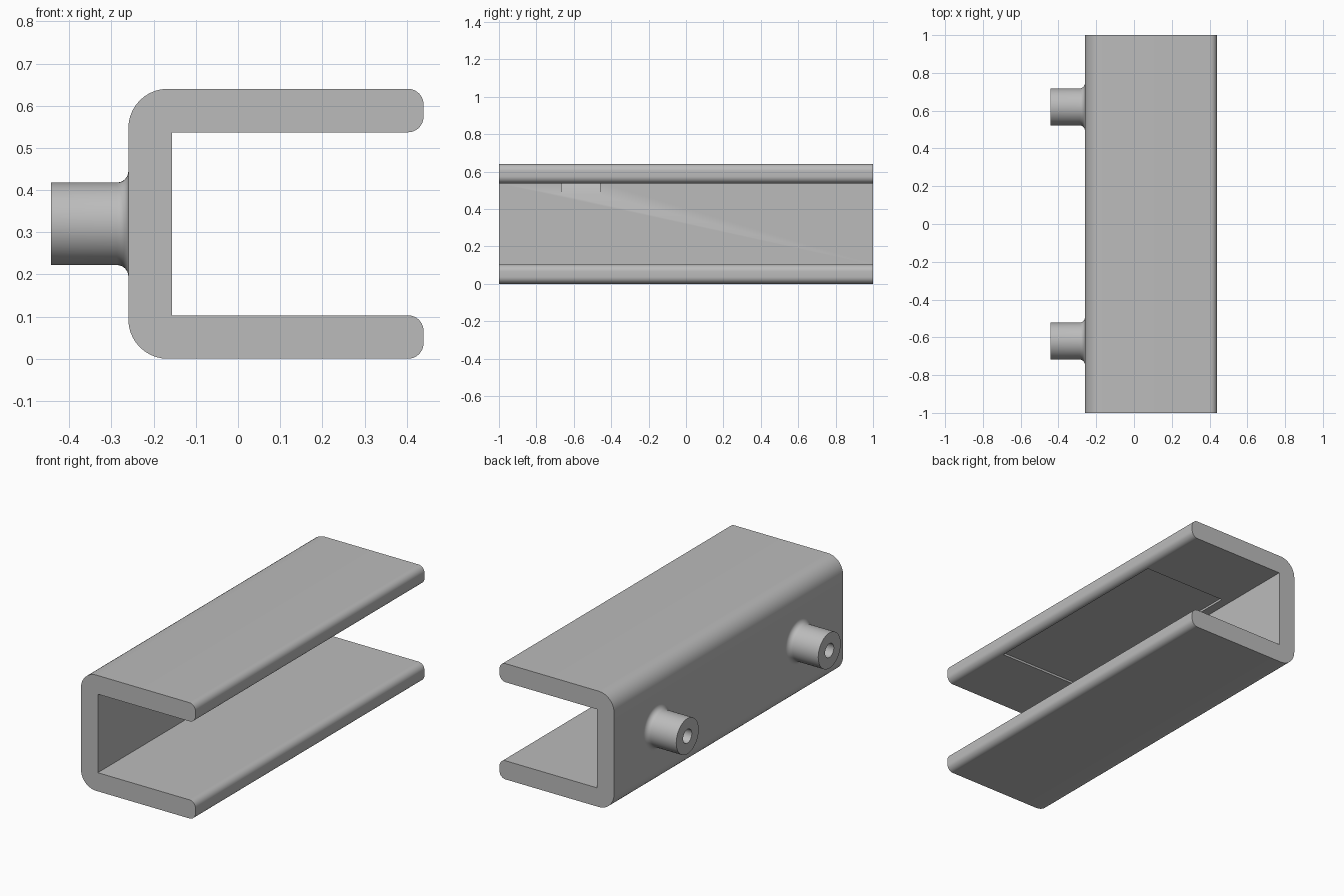
import bpy, bmesh, math
from mathutils import Vector, Matrix

cube = bpy.data.objects.get("Cube")
if cube:
    bpy.data.objects.remove(cube, do_unlink=True)

grey = bpy.data.materials.new("plain_grey")
grey.use_nodes = True
colour = (0.5, 0.5, 0.5, 1)
grey.diffuse_color = colour
grey.node_tree.nodes["Principled BSDF"].inputs["Base Color"].default_value = colour


def make_object(name, bm):
    bmesh.ops.recalc_face_normals(bm, faces=bm.faces)
    mesh = bpy.data.meshes.new(name)
    bm.to_mesh(mesh)
    bm.free()
    mesh.materials.append(grey)
    obj = bpy.data.objects.new(name, mesh)
    bpy.context.collection.objects.link(obj)
    return obj


def arc(cx, cz, radius, start, end, steps=10):
    angles = [math.radians(start + (end - start) * i / steps) for i in range(steps + 1)]
    return [(cx + radius * math.cos(a), cz + radius * math.sin(a)) for a in angles]


def extrude_profile(name, points, y0, y1):
    bm = bmesh.new()
    face = bm.faces.new([bm.verts.new((x, y0, z)) for x, z in points])
    made = bmesh.ops.extrude_face_region(bm, geom=[face])["geom"]
    verts = [g for g in made if isinstance(g, bmesh.types.BMVert)]
    bmesh.ops.translate(bm, verts=verts, vec=(0, y1 - y0, 0))
    return make_object(name, bm)


def subtract(target, cutter):
    cutter.hide_render = True
    mod = target.modifiers.new("cut", "BOOLEAN")
    mod.operation = "DIFFERENCE"
    mod.solver = "EXACT"
    mod.object = cutter
    bpy.context.view_layer.objects.active = target
    bpy.ops.object.modifier_apply(modifier=mod.name)
    bpy.data.objects.remove(cutter, do_unlink=True)


def smooth(obj):
    bpy.ops.object.select_all(action="DESELECT")
    obj.select_set(True)
    bpy.context.view_layer.objects.active = obj
    bpy.ops.object.shade_smooth_by_angle(angle=math.radians(30))


# Channel: rounded outer corners, square inner corners, rounded lips
left, right, top, wall = -0.26, 0.44, 0.64, 0.103
corner, lip = 0.093, 0.037
inner = left + wall
profile = (
    arc(left + corner, corner, corner, 180, 270)
    + arc(right - lip, lip, lip, -90, 0)
    + arc(right - lip, wall - lip, lip, 0, 90)
    + [(inner, wall), (inner, top - wall)]
    + arc(right - lip, top - wall + lip, lip, -90, 0)
    + arc(right - lip, top - lip, lip, 0, 90)
    + arc(left + corner, top - corner, corner, 90, 180)
)
channel = extrude_profile("channel", profile, -1, 1)

# Shallow recess under the upper flange
ceiling = top - wall
subtract(channel, extrude_profile(
    "recess_cutter",
    [(-0.107, ceiling - 0.02), (0.4, ceiling - 0.02),
     (0.4, ceiling + 0.012), (-0.107, ceiling + 0.012)], -0.59, 0.59))

# Small sloped notch in the web under the upper flange
subtract(channel, extrude_profile(
    "notch_cutter",
    [(inner + 0.01, 0.475), (inner, 0.475),
     (inner - 0.03, ceiling), (inner + 0.01, ceiling)], -0.665, -0.46))
smooth(channel)


# Bosses: turned sleeve with a flared base and a blind hole
def boss(name, y):
    outer, hole, flare, tip = 0.098, 0.038, 0.027, -0.443
    section = [(left - 0.02, 0), (left - 0.02, hole), (tip, hole), (tip, outer)]
    section += arc(left - flare, outer + flare, flare, -90, 0, 8)
    section += [(left + 0.01, outer + flare), (left + 0.01, 0)]
    bm = bmesh.new()
    verts = [bm.verts.new((x, 0, r)) for x, r in section]
    edges = [bm.edges.new(pair) for pair in zip(verts, verts[1:])]
    bmesh.ops.spin(bm, geom=verts + edges, cent=(0, 0, 0), axis=(1, 0, 0),
                   angle=math.tau, steps=48)
    bmesh.ops.remove_doubles(bm, verts=bm.verts, dist=0.0001)
    bmesh.ops.transform(bm, matrix=Matrix.Translation(Vector((0, y, top / 2))), verts=bm.verts)
    smooth(make_object(name, bm))


boss("front_boss", -0.62)
boss("back_boss", 0.62)
